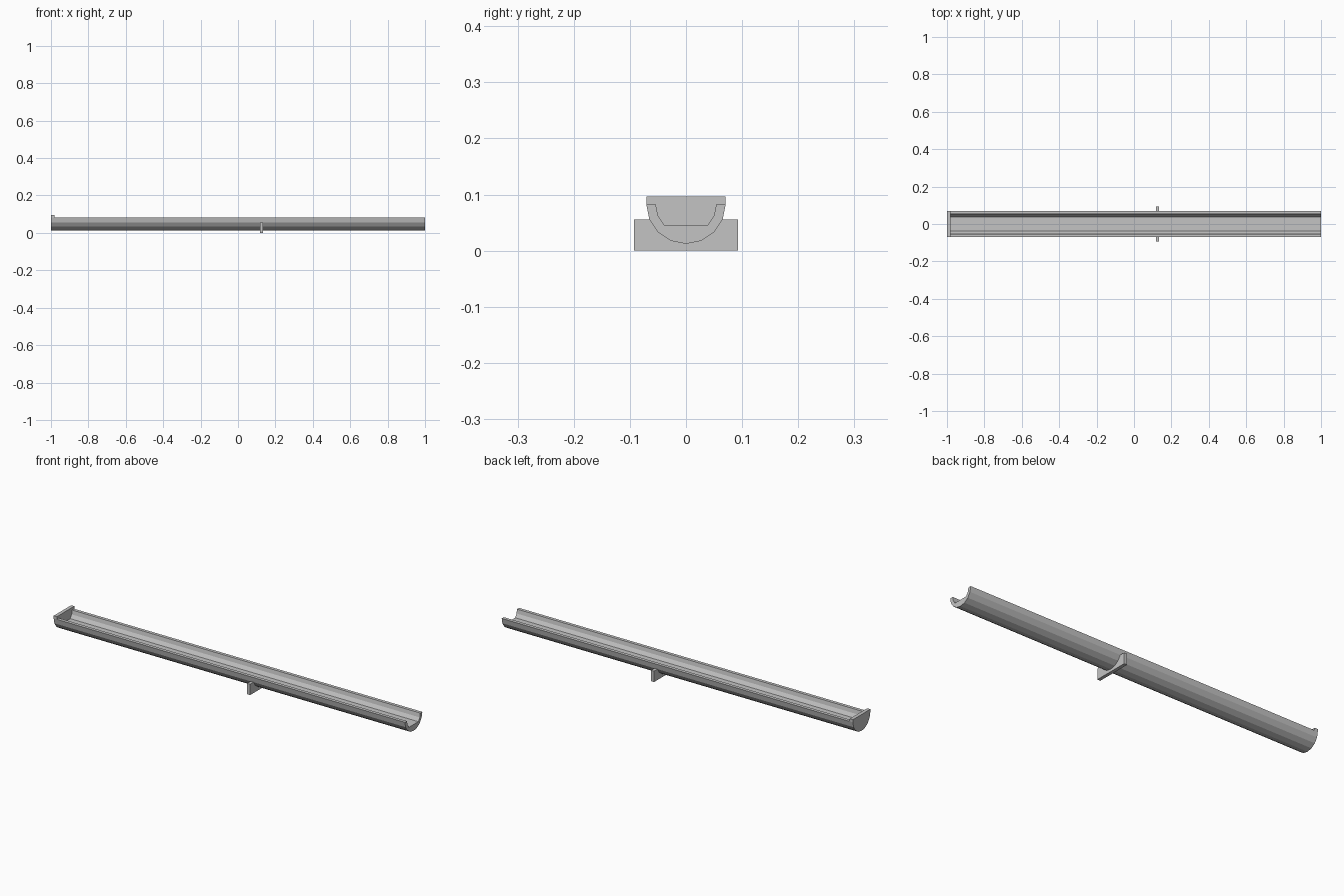
import bpy
import bmesh
from math import cos, sin, radians

cube = bpy.data.objects.get("Cube")
if cube:
    bpy.data.objects.remove(cube, do_unlink=True)

GREY = (0.55, 0.55, 0.55, 1)
grey = bpy.data.materials.new("plain grey")
grey.use_nodes = True
grey.diffuse_color = GREY
grey.node_tree.nodes["Principled BSDF"].inputs["Base Color"].default_value = GREY

RIM_Z = 0.083
OUTER, INNER = 0.0708, 0.054
CAP_X = -0.982


def arc(radius, steps):
    """Lower half-circle points (y, z) below the rim, in 22.5 degree steps."""
    return [(-radius * cos(radians(22.5 * i)), RIM_Z - radius * sin(radians(22.5 * i)))
            for i in steps]


def extrude_profile(name, profile, x0, x1):
    """Closed (y, z) profile swept along x into a flat-shaded solid."""
    bm = bmesh.new()
    face = bm.faces.new([bm.verts.new((x0, y, z)) for y, z in profile])
    swept = bmesh.ops.extrude_face_region(bm, geom=[face])["geom"]
    verts = [v for v in swept if isinstance(v, bmesh.types.BMVert)]
    bmesh.ops.translate(bm, verts=verts, vec=(x1 - x0, 0, 0))
    bmesh.ops.recalc_face_normals(bm, faces=bm.faces)
    mesh = bpy.data.meshes.new(name)
    bm.to_mesh(mesh)
    bm.free()
    mesh.materials.append(grey)
    obj = bpy.data.objects.new(name, mesh)
    bpy.context.collection.objects.link(obj)
    return obj


# Half-round channel with a flat inner floor
channel = arc(OUTER, range(9)) + arc(INNER, (8, 7, 6, 2, 1, 0))
extrude_profile("gutter_channel", channel, CAP_X, 1.0)

# End cap that stands a little above the rim
cap_top = 0.0965
cap = arc(OUTER, range(9)) + [(OUTER, cap_top), (-OUTER, cap_top)]
extrude_profile("end_cap", cap, -1.0, CAP_X)

# Saddle support hugging the underside of the channel
half, top = 0.0925, 0.0559
saddle = [(-half, 0), (-half, top)] + arc(OUTER, range(1, 8)) + [(half, top), (half, 0)]
extrude_profile("saddle_support", saddle, 0.117, 0.134)
